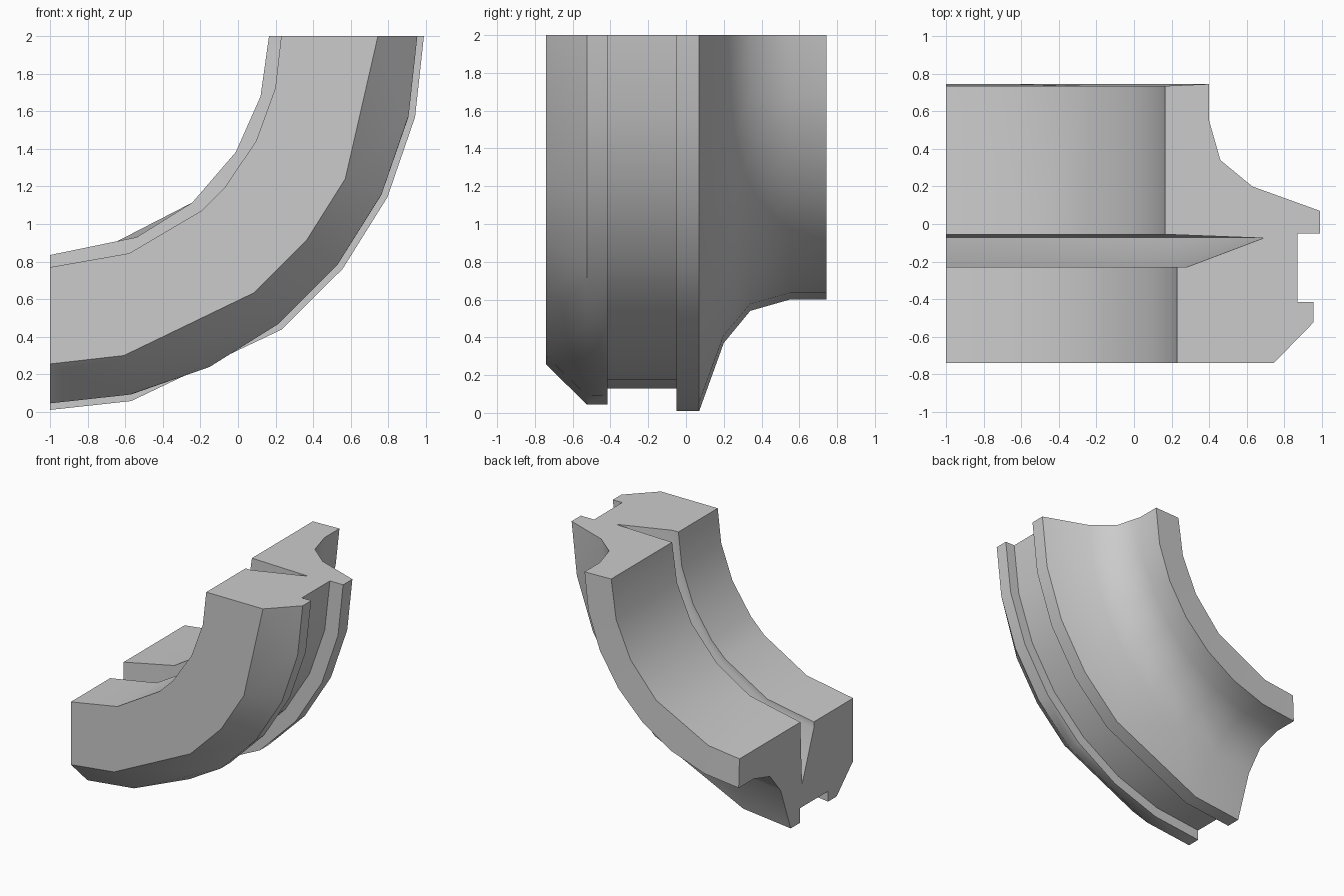
import bpy, bmesh
from math import radians, sin, cos

if "Cube" in bpy.data.objects:
    bpy.data.objects.remove(bpy.data.objects["Cube"])

# Angles (degrees) along the quarter turn at which each rail has a vertex
FULL = [0, 12.86, 25.71, 38.57, 51.43, 64.29, 77.14, 90]
OUTER = [0, 12.5, 25.5, 38.5, 51.7, 77.5, 90]
BEVEL = [0, 25.8, 38.6, 51.5, 77, 90]
INNER = [0, 13, 27, 41, 49, 70, 90]
SEAT = [0, 16, 32, 49.5, 66.7, 90]
SEAT_BACK = [0, 16, 32, 49.5, 76, 90]

# Cross-section: (radius, y, angles)
PROFILE = [
    (1.40, 0.745, FULL), (1.40, 0.55, FULL), (1.46, 0.34, FULL),
    (1.63, 0.20, FULL), (1.99, 0.07, OUTER), (1.99, -0.05, OUTER),
    (1.87, -0.05, FULL), (1.87, -0.415, FULL), (1.955, -0.415, FULL),
    (1.955, -0.525, OUTER), (1.745, -0.74, BEVEL), (1.23, -0.74, INNER),
    (1.23, -0.23, INNER), (1.28, -0.23, INNER), (1.69, -0.075, FULL),
    (1.165, -0.055, SEAT), (1.165, 0.735, SEAT_BACK),
]

bm = bmesh.new()
rails = []
for r, y, angles in PROFILE:
    rails.append([bm.verts.new((-1 + r * cos(radians(a)), y, 2 - r * sin(radians(a))))
                  for a in angles])


def bridge(i, j):
    """Skin two neighbouring rails, using triangles where their steps differ."""
    A, B, ta, tb = rails[i], rails[j], PROFILE[i][2], PROFILE[j][2]
    p = q = 0
    while p < len(A) - 1 or q < len(B) - 1:
        na = ta[p + 1] if p < len(A) - 1 else 999
        nb = tb[q + 1] if q < len(B) - 1 else 999
        if abs(na - nb) < 2:
            bm.faces.new((A[p], A[p + 1], B[q + 1], B[q]))
            p, q = p + 1, q + 1
        elif na < nb:
            bm.faces.new((A[p], A[p + 1], B[q]))
            p += 1
        else:
            bm.faces.new((A[p], B[q + 1], B[q]))
            q += 1


# Skin and the two flat ends
n = len(rails)
for i in range(n):
    bridge(i, (i + 1) % n)
bm.faces.new([r[0] for r in rails])
bm.faces.new([r[-1] for r in rails])
bmesh.ops.recalc_face_normals(bm, faces=bm.faces)

mesh = bpy.data.meshes.new("curved_seal_segment")
bm.to_mesh(mesh)
bm.free()
obj = bpy.data.objects.new("curved_seal_segment", mesh)
bpy.context.collection.objects.link(obj)
bpy.context.view_layer.objects.active = obj
obj.select_set(True)
bpy.ops.object.shade_smooth_by_angle(angle=radians(35))
